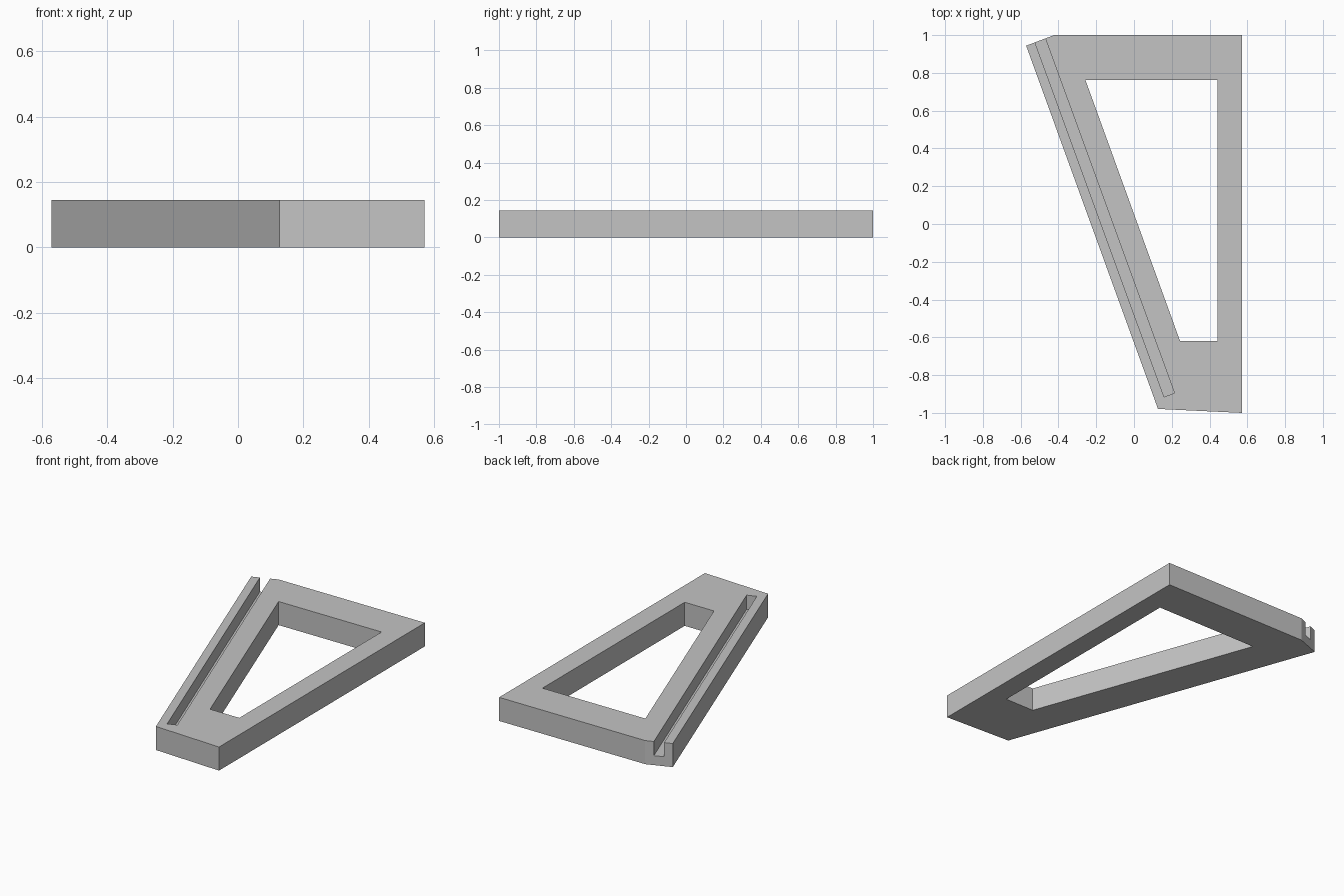
import bpy
import bmesh

cube = bpy.data.objects.get("Cube")
if cube:
    bpy.data.objects.remove(cube, do_unlink=True)

HEIGHT = 0.145
GROOVE_FLOOR = 0.058

grey = bpy.data.materials.new("plain grey")
grey.use_nodes = True
colour = (0.55, 0.55, 0.55, 1)
grey.diffuse_color = colour
grey.node_tree.nodes["Principled BSDF"].inputs["Base Color"].default_value = colour


def prism(name, outline, bottom, top):
    """Extrude a flat outline straight up."""
    bm = bmesh.new()
    face = bm.faces.new([bm.verts.new((x, y, bottom)) for x, y in outline])
    extruded = bmesh.ops.extrude_face_region(bm, geom=[face])["geom"]
    verts = [v for v in extruded if isinstance(v, bmesh.types.BMVert)]
    bmesh.ops.translate(bm, verts=verts, vec=(0, 0, top - bottom))
    bmesh.ops.recalc_face_normals(bm, faces=bm.faces)
    mesh = bpy.data.meshes.new(name)
    bm.to_mesh(mesh)
    bm.free()
    mesh.materials.append(grey)
    obj = bpy.data.objects.new(name, mesh)
    bpy.context.collection.objects.link(obj)
    return obj


# Tapered plate with one slanted edge
frame = prism("wedge_frame", [(-0.571, 0.944), (-0.423, 1), (0.571, 1),
                              (0.571, -1), (0.127, -0.979)], 0, HEIGHT)

# Through opening
opening = prism("opening_cutter", [(-0.257, 0.762), (0.443, 0.762),
                                   (0.443, -0.62), (0.244, -0.62)],
                -0.1, HEIGHT + 0.1)

# Groove beside the slanted edge, open at the back and closed at the front
ends = [(0.159, -0.915), (0.214, -0.895)]
run = (-0.364 * 2, 2)
back = [(x + run[0], y + run[1]) for x, y in reversed(ends)]
groove = prism("groove_cutter", ends + back, GROOVE_FLOOR, HEIGHT + 0.1)

for cutter in (opening, groove):
    cutter.hide_render = True
    cut = frame.modifiers.new(cutter.name, "BOOLEAN")
    cut.operation = "DIFFERENCE"
    cut.solver = "EXACT"
    cut.object = cutter

# Bake the cuts and discard the cutters
depsgraph = bpy.context.evaluated_depsgraph_get()
result = bpy.data.meshes.new_from_object(frame.evaluated_get(depsgraph))
frame.modifiers.clear()
frame.data = result
for cutter in (opening, groove):
    bpy.data.objects.remove(cutter, do_unlink=True)
